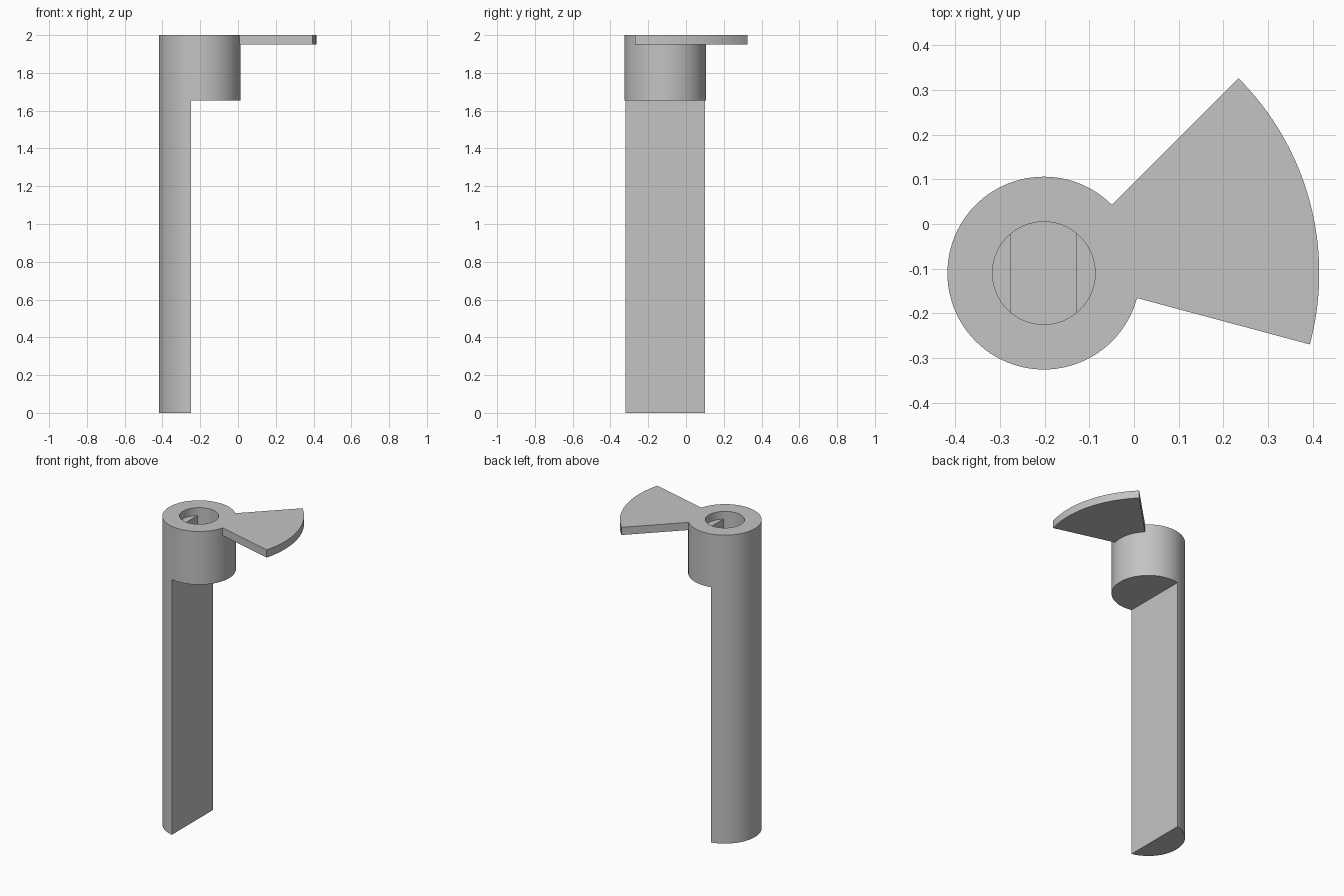
import bpy, bmesh
from math import cos, sin, radians, acos, pi

if "Cube" in bpy.data.objects:
    bpy.data.objects.remove(bpy.data.objects["Cube"], do_unlink=True)

CX, CY = -0.202, -0.11      # axis of the stem
R, FAN_R = 0.216, 0.617     # stem and pointer radii
HOLE_R, SLOT = 0.115, 0.073 # bore radius, half width of the slot
FLAT = 0.048                # flat of the stem, left of the axis
HUB_Z, FAN_Z, TOP = 1.655, 1.95, 2.0

grey = bpy.data.materials.new("Light grey")
grey.use_nodes = True
grey.diffuse_color = (0.55, 0.55, 0.55, 1)
grey.node_tree.nodes["Principled BSDF"].inputs["Base Color"].default_value = (0.55, 0.55, 0.55, 1)


def arc(r, a, b, n):
    return [(r * cos(a + (b - a) * i / n), r * sin(a + (b - a) * i / n)) for i in range(n + 1)]


def prism(name, outline, z0, z1):
    """Extrude an outline around the stem axis from z0 to z1."""
    bm = bmesh.new()
    face = bm.faces.new([bm.verts.new((CX + x, CY + y, z0)) for x, y in outline])
    top = bmesh.ops.extrude_face_region(bm, geom=[face])["geom"]
    bmesh.ops.translate(bm, vec=(0, 0, z1 - z0),
                        verts=[v for v in top if isinstance(v, bmesh.types.BMVert)])
    bmesh.ops.recalc_face_normals(bm, faces=bm.faces)
    mesh = bpy.data.meshes.new(name)
    bm.to_mesh(mesh)
    bm.free()
    mesh.materials.append(grey)
    ob = bpy.data.objects.new(name, mesh)
    bpy.context.collection.objects.link(ob)
    return ob


def combine(target, other, operation):
    """Apply a boolean and discard the helper."""
    mod = target.modifiers.new("combine", "BOOLEAN")
    mod.operation, mod.object, mod.solver = operation, other, "EXACT"
    bpy.context.view_layer.objects.active = target
    bpy.ops.object.modifier_apply(modifier=mod.name)
    bpy.data.objects.remove(other, do_unlink=True)


# Round stem with one side cut flat below the hub
stem = prism("indicator_stem", arc(R, 0, 2 * pi, 96)[:-1], 0, TOP)
side = [(-FLAT, -1), (1, -1), (1, 1), (-FLAT, 1)]
combine(stem, prism("flat_cutter", side, -0.1, HUB_Z), "DIFFERENCE")

# Fan-shaped pointer flush with the top
fan = [(0, 0)] + arc(FAN_R, radians(-15), radians(45), 32)
combine(stem, prism("pointer_fan", fan, FAN_Z, TOP), "UNION")

# Shallow round recess, then a deeper slot with two flat sides
combine(stem, prism("recess_cutter", arc(HOLE_R, 0, 2 * pi, 64)[:-1], FAN_Z, TOP + 0.1), "DIFFERENCE")
a = acos(SLOT / HOLE_R)
slot = arc(HOLE_R, a, pi - a, 20) + arc(HOLE_R, pi + a, 2 * pi - a, 20)
combine(stem, prism("slot_cutter", slot, 1.72, FAN_Z + 0.01), "DIFFERENCE")

bpy.ops.object.select_all(action="DESELECT")
stem.select_set(True)
bpy.context.view_layer.objects.active = stem
bpy.ops.object.shade_smooth_by_angle(angle=radians(30))
